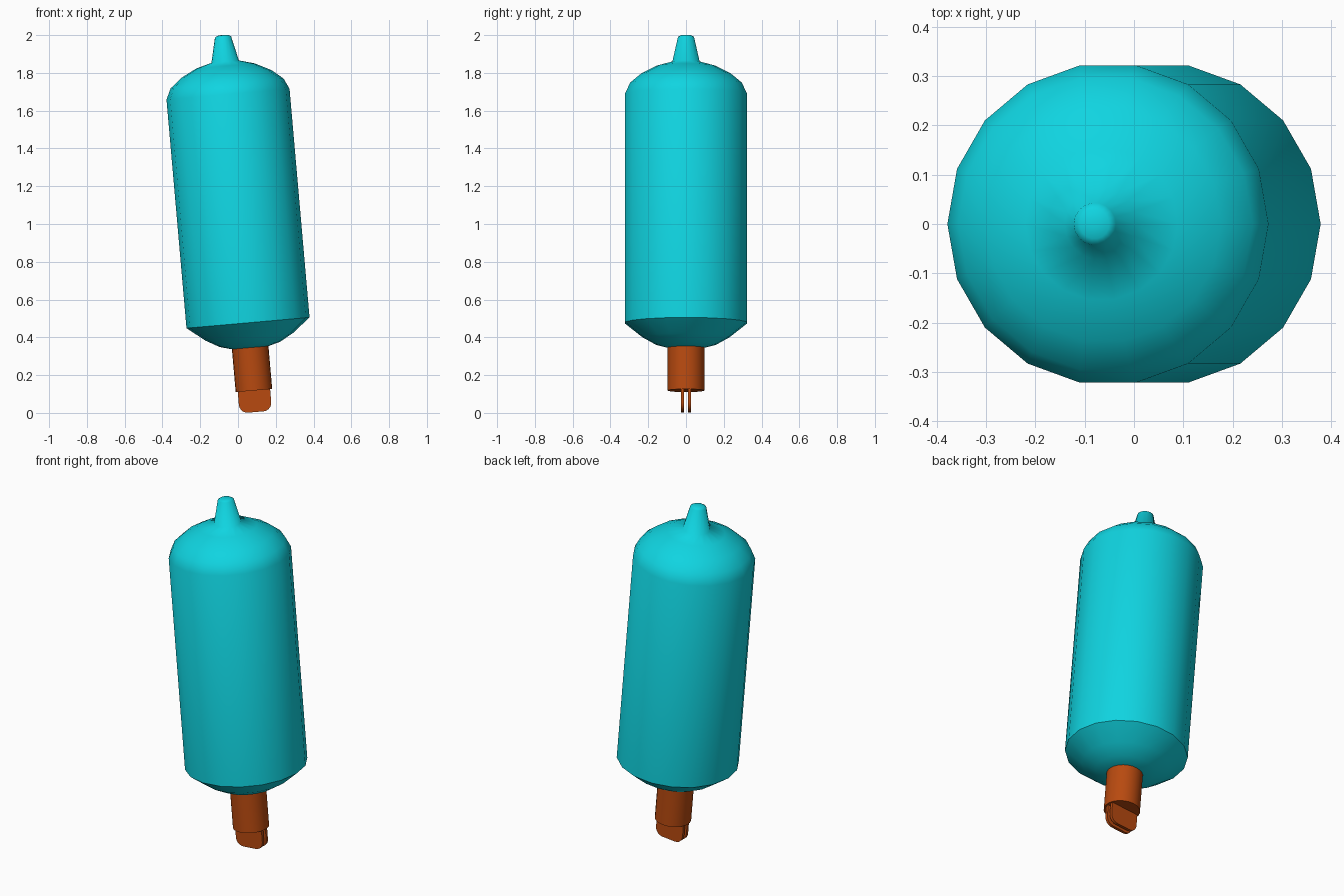
import bpy, bmesh, math
from mathutils import Matrix, Vector

cube = bpy.data.objects.get("Cube")
if cube:
    bpy.data.objects.remove(cube, do_unlink=True)

# Everything shares one axis that leans 5 degrees towards -x
TILT = Matrix.Translation((0.053, 0, 0.477)) @ Matrix.Rotation(math.radians(-5), 4, 'Y')


def material(name, color):
    mat = bpy.data.materials.new(name)
    mat.use_nodes = True
    mat.diffuse_color = color
    bsdf = mat.node_tree.nodes["Principled BSDF"]
    bsdf.inputs["Base Color"].default_value = color
    bsdf.inputs["Roughness"].default_value = 0.6
    return mat


cyan = material("bright cyan", (0.005, 0.66, 0.75, 1))
rust = material("rust orange", (0.48, 0.068, 0.005, 1))


def finish(bm, name, mat):
    bmesh.ops.recalc_face_normals(bm, faces=bm.faces)
    mesh = bpy.data.meshes.new(name)
    bm.to_mesh(mesh)
    bm.free()
    mesh.materials.append(mat)
    obj = bpy.data.objects.new(name, mesh)
    obj.matrix_world = TILT
    bpy.context.collection.objects.link(obj)
    return obj


def lathe(name, profile, sides, mat, sharp_rings=()):
    """Closed solid of revolution from (radius, height) points, bottom to top."""
    bm = bmesh.new()
    rings = []
    for r, z in profile:
        rings.append([bm.verts.new((r * math.cos(math.tau * i / sides),
                                    r * math.sin(math.tau * i / sides), z))
                      for i in range(sides)])
    for low, high in zip(rings, rings[1:]):
        for i in range(sides):
            j = (i + 1) % sides
            bm.faces.new((low[i], low[j], high[j], high[i]))
    bm.faces.new(rings[0][::-1])
    bm.faces.new(rings[-1])
    for f in bm.faces:
        f.smooth = True
    for k in sharp_rings:
        for i in range(sides):
            bm.edges.get((rings[k][i], rings[k][(i + 1) % sides])).smooth = False
    return finish(bm, name, mat)


# Bottle: shallow base, straight wall, domed shoulder and tapered nozzle
lathe("bottle_body", [
    (0.09, -0.134), (0.16, -0.115), (0.232, -0.075), (0.327, 0.0),
    (0.327, 1.215), (0.30, 1.272), (0.24, 1.322), (0.155, 1.365), (0.073, 1.388),
    (0.043, 1.519), (0.030, 1.527), (0.008, 1.530)], 18, cyan, sharp_rings=(3,))

# Plug collar below the bottle
lathe("plug_collar", [(0.097, -0.36), (0.097, -0.12)], 24, rust, sharp_rings=(0, 1))


def prong(name, y0, y1):
    """Flat plate with rounded lower corners."""
    half, bottom, top, rad = 0.086, -0.474, -0.34, 0.045
    outline = [(half, top), (-half, top)]
    for cx, start in ((-half + rad, math.pi), (half - rad, 1.5 * math.pi)):
        for i in range(6):
            a = start + i * math.pi / 10
            outline.append((cx + rad * math.cos(a), bottom + rad + rad * math.sin(a)))
    bm = bmesh.new()
    face = bm.faces.new([bm.verts.new((x, y0, z)) for x, z in outline])
    ext = bmesh.ops.extrude_face_region(bm, geom=[face])
    moved = [g for g in ext["geom"] if isinstance(g, bmesh.types.BMVert)]
    bmesh.ops.translate(bm, verts=moved, vec=Vector((0, y1 - y0, 0)))
    obj = finish(bm, name, rust)
    bpy.ops.object.select_all(action='DESELECT')
    obj.select_set(True)
    bpy.context.view_layer.objects.active = obj
    bpy.ops.object.shade_smooth_by_angle(angle=math.radians(30))


# Pair of parallel prongs with a narrow slot between them
prong("front_prong", -0.026, -0.010)
prong("back_prong", 0.010, 0.026)
